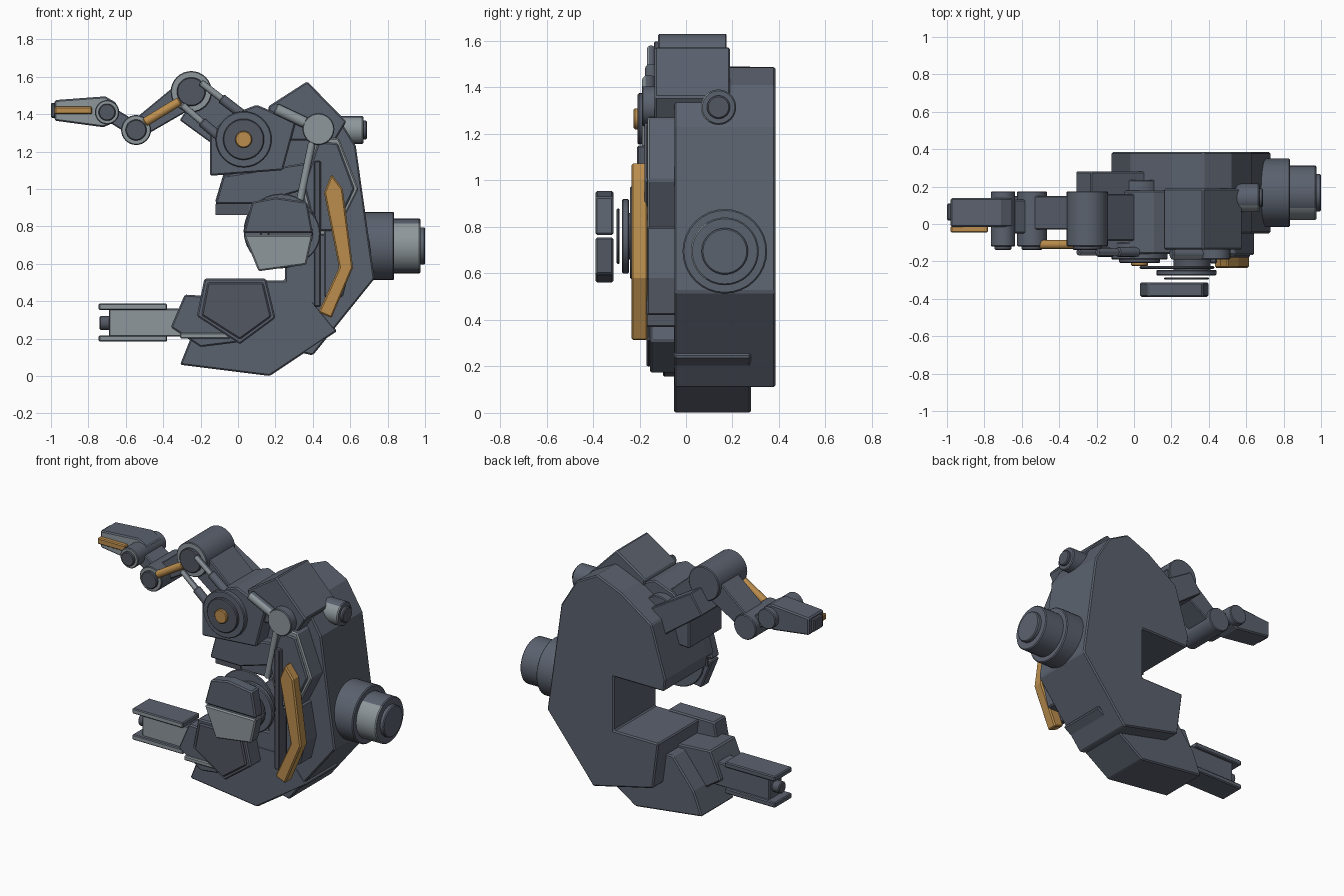
import bpy, bmesh, math
from mathutils import Vector, Matrix


def material(name, rgb):
    m = bpy.data.materials.new(name)
    m.diffuse_color = (*rgb, 1)
    return m


SLATE = material("slate", (0.105, 0.122, 0.157))
DARK = material("dark_slate", (0.085, 0.095, 0.122))
LIGHT = material("light_grey", (0.27, 0.31, 0.33))
ORANGE = material("amber", (0.50, 0.27, 0.075))


def finish(bm, name, mat, bevel, front=None, smooth=False):
    """Make the object; an optional second colour goes on faces turned to -y."""
    bmesh.ops.recalc_face_normals(bm, faces=bm.faces[:])
    bm.normal_update()
    if front:
        for f in bm.faces:
            f.material_index = int(f.normal.y < -0.5)
    me = bpy.data.meshes.new(name)
    bm.to_mesh(me)
    bm.free()
    ob = bpy.data.objects.new(name, me)
    bpy.context.collection.objects.link(ob)
    me.materials.append(mat)
    if front:
        me.materials.append(front)
    if smooth:
        bpy.ops.object.select_all(action='DESELECT')
        ob.select_set(True)
        bpy.context.view_layer.objects.active = ob
        bpy.ops.object.shade_smooth_by_angle(angle=math.radians(35))
    if bevel:
        b = ob.modifiers.new("edge_bevel", 'BEVEL')
        b.width, b.segments, b.limit_method = bevel, 1, 'ANGLE'
        b.angle_limit = math.radians(35)
    return ob


def prism(name, pts, y0, y1, mat=SLATE, bevel=0.008, front=None):
    """Extrude an x-z outline from y0 to y1."""
    bm = bmesh.new()
    f = bm.faces.new([bm.verts.new((x, y0, z)) for x, z in pts])
    r = bmesh.ops.extrude_face_region(bm, geom=[f])
    vs = [v for v in r['geom'] if isinstance(v, bmesh.types.BMVert)]
    bmesh.ops.translate(bm, verts=vs, vec=(0, y1 - y0, 0))
    return finish(bm, name, mat, bevel, front)


def box(name, x0, x1, z0, z1, y0, y1, mat=SLATE, front=None, bevel=0.006):
    return prism(name, [(x0, z0), (x1, z0), (x1, z1), (x0, z1)], y0, y1, mat, bevel, front)


def bar(name, a, b, w0, w1, y0, y1, mat=SLATE, front=None):
    """Tapered flat link running from a to b in the x-z plane."""
    a, b = Vector(a), Vector(b)
    d = (b - a).normalized()
    n = Vector((-d.y, d.x))
    return prism(name, [a + n * w0, b + n * w1, b - n * w1, a - n * w0], y0, y1, mat, 0.006, front)


def cyl(name, a, b, r, mat=SLATE, front=None, bevel=0.006, n=32):
    a, b = Vector(a), Vector(b)
    d = b - a
    rot = Vector((0, 0, 1)).rotation_difference(d).to_matrix().to_4x4()
    bm = bmesh.new()
    bmesh.ops.create_cone(bm, cap_ends=True, segments=n, radius1=r, radius2=r, depth=d.length,
                          matrix=Matrix.Translation((a + b) / 2) @ rot)
    return finish(bm, name, mat, bevel, front, True)


def pin(name, x, z, r, y0, y1, mat=SLATE, front=None):
    return cyl(name, (x, y0, z), (x, y1, z), r, mat, front, 0.005)


# C-shaped main hull and the lower front jaw
prism("hull", [(0.40, 0.11), (0.73, 0.52), (0.63, 1.23), (0.52, 1.41), (0.37, 1.49), (0.20, 1.42),
               (-0.02, 1.27), (-0.12, 0.94), (-0.11, 0.86), (0.25, 0.86), (0.25, 0.51),
               (-0.07, 0.51), (-0.03, 0.21)], -0.05, 0.385)
prism("lower_jaw", [(-0.31, 0.06), (0.17, 0.0), (0.53, 0.24), (0.40, 0.40), (-0.10, 0.40),
                    (-0.25, 0.21)], -0.052, 0.28)
prism("upper_jaw_panel", [(-0.12, 0.92), (0.10, 0.92), (0.37, 1.0), (0.37, 1.14), (-0.08, 1.07)],
      -0.12, 0.0)
box("jaw_shadow_plate", -0.12, 0.06, 0.86, 0.92, -0.058, -0.05, DARK, bevel=0)

# Shoulder blocks
prism("shoulder_hood", [(0.16, 1.44), (0.37, 1.575), (0.58, 1.36), (0.52, 1.26), (0.2, 1.26)],
      -0.135, 0.19)
prism("arm_mount", [(-0.15, 1.07), (0.24, 1.10), (0.31, 1.36), (0.10, 1.45), (-0.03, 1.40),
                    (-0.15, 1.30)], -0.16, 0.18)
for r, y0, y1, m in ((0.12, 0.1, 0.235, SLATE), (0.15, -0.19, -0.1, SLATE),
                     (0.11, -0.208, -0.18, DARK), (0.045, -0.225, -0.2, ORANGE)):
    pin("shoulder_joint", 0.03, 1.265, r, y0, y1, m)

# Arm links, joints and pistons
bar("rear_upper_arm", (0.03, 1.23), (-0.27, 1.43), 0.09, 0.075, 0.03, 0.28)
bar("upper_arm", (0.03, 1.29), (-0.25, 1.52), 0.07, 0.085, -0.09, 0.16)
bar("forearm", (-0.25, 1.52), (-0.545, 1.315), 0.08, 0.05, -0.03, 0.15)
bar("wrist_link", (-0.545, 1.315), (-0.70, 1.41), 0.04, 0.04, -0.05, 0.13)
for x, z, r in ((-0.25, 1.52), (-0.545, 1.315), (-0.70, 1.41)) and (
        (-0.25, 1.52, 0.11), (-0.545, 1.315, 0.08), (-0.70, 1.41, 0.065)):
    pin("arm_joint", x, z, r, -0.12, 0.175, SLATE, LIGHT)
    pin("arm_joint_cap", x, z, r * 0.7, -0.138, -0.11, DARK)
cyl("forearm_piston", (-0.50, -0.11, 1.355), (-0.31, -0.11, 1.47), 0.024, ORANGE, n=16)
for a, b in (((-0.20, 1.57), (0.02, 1.40)), ((-0.30, 1.45), (-0.09, 1.27))):
    cyl("arm_piston", (a[0], -0.15, a[1]), (b[0], -0.15, b[1]), 0.018, SLATE, LIGHT, n=12)
    mid = ((a[0] + b[0]) / 2, -0.15, (a[1] + b[1]) / 2)
    cyl("arm_piston_sleeve", mid, (b[0], -0.15, b[1]), 0.026, SLATE, n=12)

# Upper claw
prism("upper_claw", [(-0.98, 1.365), (-0.72, 1.33), (-0.65, 1.36), (-0.65, 1.46), (-0.71, 1.495),
                     (-0.98, 1.475)], -0.015, 0.14, SLATE, 0.008, LIGHT)
box("upper_claw_tip", -1.0, -0.97, 1.38, 1.46, 0.02, 0.11, DARK)
box("upper_claw_stripe", -0.98, -0.78, 1.40, 1.44, -0.045, -0.01, ORANGE)

# Lower gripper
prism("gripper_base", [(-0.36, 0.26), (-0.285, 0.435), (-0.05, 0.42), (0.0, 0.18), (-0.2, 0.155)],
      -0.10, 0.16)
box("gripper_body", -0.69, -0.2, 0.21, 0.36, 0.0, 0.13, SLATE, LIGHT)
for z in (0.2, 0.37):
    box("gripper_rail", -0.745, -0.38, z - 0.017, z + 0.017, -0.025, 0.15, SLATE, LIGHT)
cyl("gripper_nub", (-0.74, 0.065, 0.283), (-0.66, 0.065, 0.283), 0.038, DARK, n=16)
box("gripper_strip", -0.31, -0.04, 0.2, 0.23, -0.115, -0.09, LIGHT)
prism("lower_shield", [(-0.22, 0.32), (-0.18, 0.52), (0.15, 0.52), (0.20, 0.31), (0.01, 0.17)],
      -0.155, -0.03)
prism("lower_shield_face", [(-0.195, 0.325), (-0.162, 0.5), (0.135, 0.5), (0.178, 0.317),
                            (0.01, 0.195)], -0.17, -0.15, DARK)

# Side panel, strut and amber strip
panel = [(0.40, 0.75), (0.33, 1.02), (0.42, 1.28), (0.54, 1.27), (0.645, 1.0), (0.52, 0.75)]
prism("side_panel", panel, -0.165, -0.04, SLATE, 0.008, LIGHT)
prism("side_panel_face", [(0.49 + (x - 0.49) * 0.86, 1.01 + (z - 1.01) * 0.9) for x, z in panel],
      -0.178, -0.16, SLATE)
prism("amber_strip", [(0.46, 0.98), (0.50, 1.08), (0.56, 1.0), (0.615, 0.58), (0.50, 0.31),
                      (0.43, 0.34), (0.54, 0.58)], -0.235, -0.165, ORANGE)
prism("strip_mount", [(0.46, 0.42), (0.56, 0.42), (0.60, 0.58), (0.56, 0.8), (0.46, 0.8)], -0.17, -0.04)
box("vertical_strut", 0.407, 0.443, 0.37, 1.15, -0.21, -0.04, DARK)
pin("pivot_disc", 0.43, 1.32, 0.085, -0.19, -0.12, SLATE, LIGHT)
cyl("upper_strut", (0.20, -0.16, 1.43), (0.40, -0.16, 1.335), 0.03, SLATE, LIGHT, n=12)
cyl("lower_strut", (0.40, -0.17, 1.27), (0.33, -0.17, 0.93), 0.02, SLATE, LIGHT, n=12)

# Round sensor and the two-part shield ahead of it
ring = pin("sensor_ring", 0.23, 0.775, 0.2, -0.24, -0.225)
pin("sensor_hub", 0.31, 0.76, 0.10, -0.25, -0.04, DARK)
pin("sensor_disc", 0.28, 0.76, 0.16, -0.275, -0.245)
pin("sensor_lens", 0.28, 0.76, 0.12, -0.298, -0.285, DARK)
prism("shield_top", [(0.03, 0.765), (0.075, 0.93), (0.2, 0.955), (0.37, 0.93), (0.40, 0.765)],
      -0.39, -0.312)
prism("shield_bottom", [(0.03, 0.755), (0.40, 0.755), (0.365, 0.595), (0.11, 0.56)],
      -0.39, -0.312, SLATE, 0.008, LIGHT)

# Stepped thruster and small nozzle on the right
for r, x0, x1, f in ((0.182, 0.55, 0.835, None), (0.146, 0.8, 0.975, LIGHT), (0.1, 0.95, 1.0, None)):
    cyl("thruster", (x0, 0.167, 0.695), (x1, 0.167, 0.695), r, SLATE, f)
cyl("nozzle", (0.5, 0.14, 1.315), (0.67, 0.14, 1.315), 0.076, SLATE, LIGHT)
cyl("nozzle_tip", (0.65, 0.14, 1.315), (0.69, 0.14, 1.315), 0.05, DARK)
